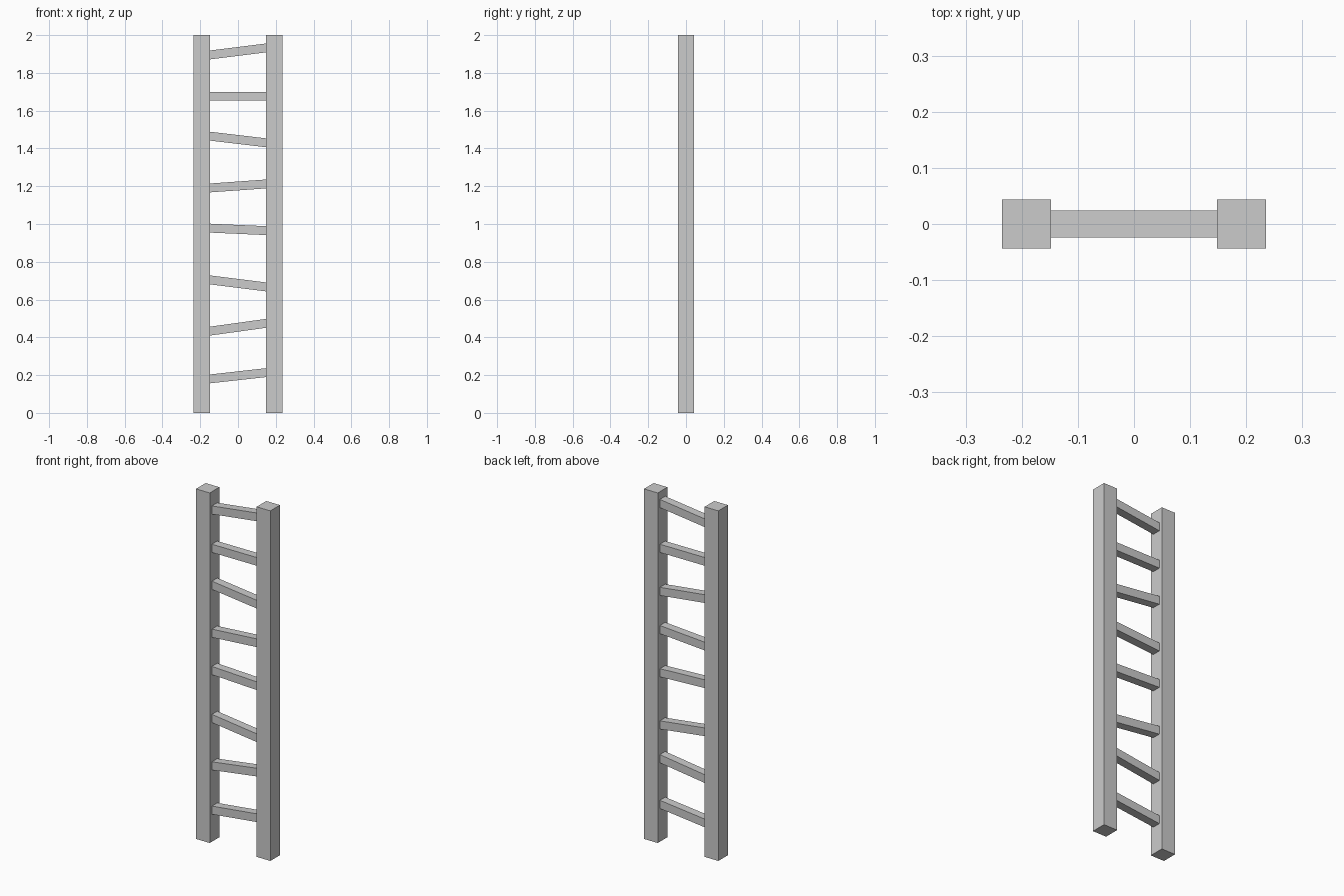
import bpy, bmesh

if "Cube" in bpy.data.objects:
    bpy.data.objects.remove(bpy.data.objects["Cube"])

POST_IN, POST_OUT, POST_D = 0.148, 0.235, 0.0435
RUNG_D, RUNG_H = 0.024, 0.0235


def box(name, x0, x1, half_depth, z_left, z_right):
    """Box from x0 to x1; the (low, high) heights may differ at each end."""
    bm = bmesh.new()
    bmesh.ops.create_cube(bm, size=2)
    for v in bm.verts:
        ends = z_left if v.co.x < 0 else z_right
        v.co = (x0 if v.co.x < 0 else x1,
                half_depth * v.co.y,
                ends[0] if v.co.z < 0 else ends[1])
    mesh = bpy.data.meshes.new(name)
    bm.to_mesh(mesh)
    bm.free()
    obj = bpy.data.objects.new(name, mesh)
    bpy.context.collection.objects.link(obj)
    return obj


# Side posts
box("left_post", -POST_OUT, -POST_IN, POST_D, (0, 2), (0, 2))
box("right_post", POST_IN, POST_OUT, POST_D, (0, 2), (0, 2))

# Uneven rungs: centre height at the left and right post
rungs = [(0.18, 0.213), (0.433, 0.474), (0.704, 0.667), (0.978, 0.965),
         (1.191, 1.212), (1.465, 1.43), (1.676, 1.676), (1.895, 1.932)]
for i, (zl, zr) in enumerate(rungs, 1):
    box(f"rung_{i}", -POST_IN, POST_IN, RUNG_D,
        (zl - RUNG_H, zl + RUNG_H), (zr - RUNG_H, zr + RUNG_H))
